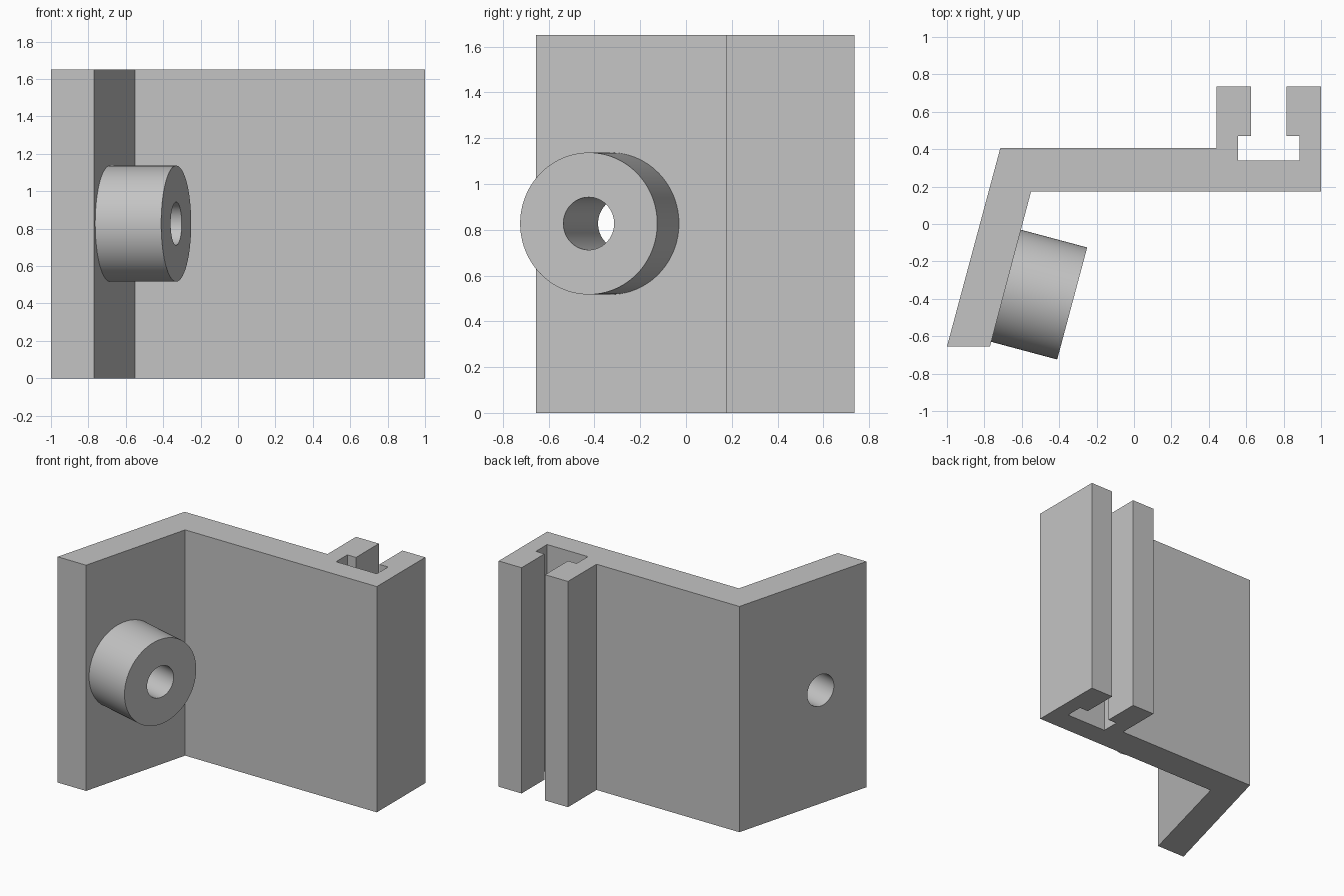
import bpy
import bmesh
from math import radians, pi
from mathutils import Vector, Matrix

cube = bpy.data.objects.get("Cube")
if cube:
    bpy.data.objects.remove(cube, do_unlink=True)

HEIGHT = 1.65
TILT = radians(15)      # lean of the side arm
BOSS_Z = 0.827

grey = bpy.data.materials.new("plain grey")
grey.use_nodes = True
grey.diffuse_color = (0.55, 0.55, 0.55, 1)
grey.node_tree.nodes["Principled BSDF"].inputs["Base Color"].default_value = grey.diffuse_color


def add_object(name, bm):
    bmesh.ops.recalc_face_normals(bm, faces=bm.faces)
    mesh = bpy.data.meshes.new(name)
    bm.to_mesh(mesh)
    bm.free()
    mesh.materials.append(grey)
    obj = bpy.data.objects.new(name, mesh)
    bpy.context.collection.objects.link(obj)
    return obj


def extrude_profile(name, points, height):
    bm = bmesh.new()
    face = bm.faces.new([bm.verts.new((x, y, 0)) for x, y in points])
    top = bmesh.ops.extrude_face_region(bm, geom=[face])["geom"]
    verts = [v for v in top if isinstance(v, bmesh.types.BMVert)]
    bmesh.ops.translate(bm, verts=verts, vec=(0, 0, height))
    return add_object(name, bm)


def tilted_cylinder(name, radius, start, end, sides):
    """Cylinder square to the arm, spanning start..end from its inner face."""
    bm = bmesh.new()
    bmesh.ops.create_cone(bm, cap_ends=True, segments=sides,
                          radius1=radius, radius2=radius, depth=end - start)
    axis = Matrix.Rotation(-TILT, 4, "Z") @ Vector((1, 0, 0))
    centre = Vector((-0.685, -0.33, BOSS_Z)) + axis * (start + end) / 2
    turn = Matrix.Rotation(-TILT, 4, "Z") @ Matrix.Rotation(pi / 2, 4, "Y")
    bm.transform(Matrix.Translation(centre) @ turn)
    return add_object(name, bm)


def combine(target, tool, operation):
    mod = target.modifiers.new(operation.lower(), "BOOLEAN")
    mod.operation = operation
    mod.solver = "EXACT"
    mod.object = tool
    bpy.context.view_layer.objects.active = target
    bpy.ops.object.modifier_apply(modifier=mod.name)
    bpy.data.objects.remove(tool, do_unlink=True)


# Angled plate with the T-slot channel along its back
profile = [
    (-1, -0.655), (-0.77, -0.655), (-0.55, 0.175), (1, 0.175),
    (1, 0.735), (0.815, 0.735), (0.815, 0.47), (0.885, 0.47),
    (0.885, 0.34), (0.555, 0.34), (0.555, 0.47), (0.625, 0.47),
    (0.625, 0.735), (0.44, 0.735), (0.44, 0.405), (-0.715, 0.405),
]
bracket = extrude_profile("slotted_bracket", profile, HEIGHT)

# Round boss on the arm, then the hole through both
combine(bracket, tilted_cylinder("boss", 0.31, -0.05, 0.367, 96), "UNION")
combine(bracket, tilted_cylinder("hole_cutter", 0.115, -0.5, 0.6, 64), "DIFFERENCE")

bpy.ops.object.select_all(action="DESELECT")
bracket.select_set(True)
bpy.context.view_layer.objects.active = bracket
bpy.ops.object.shade_smooth_by_angle(angle=radians(12))
